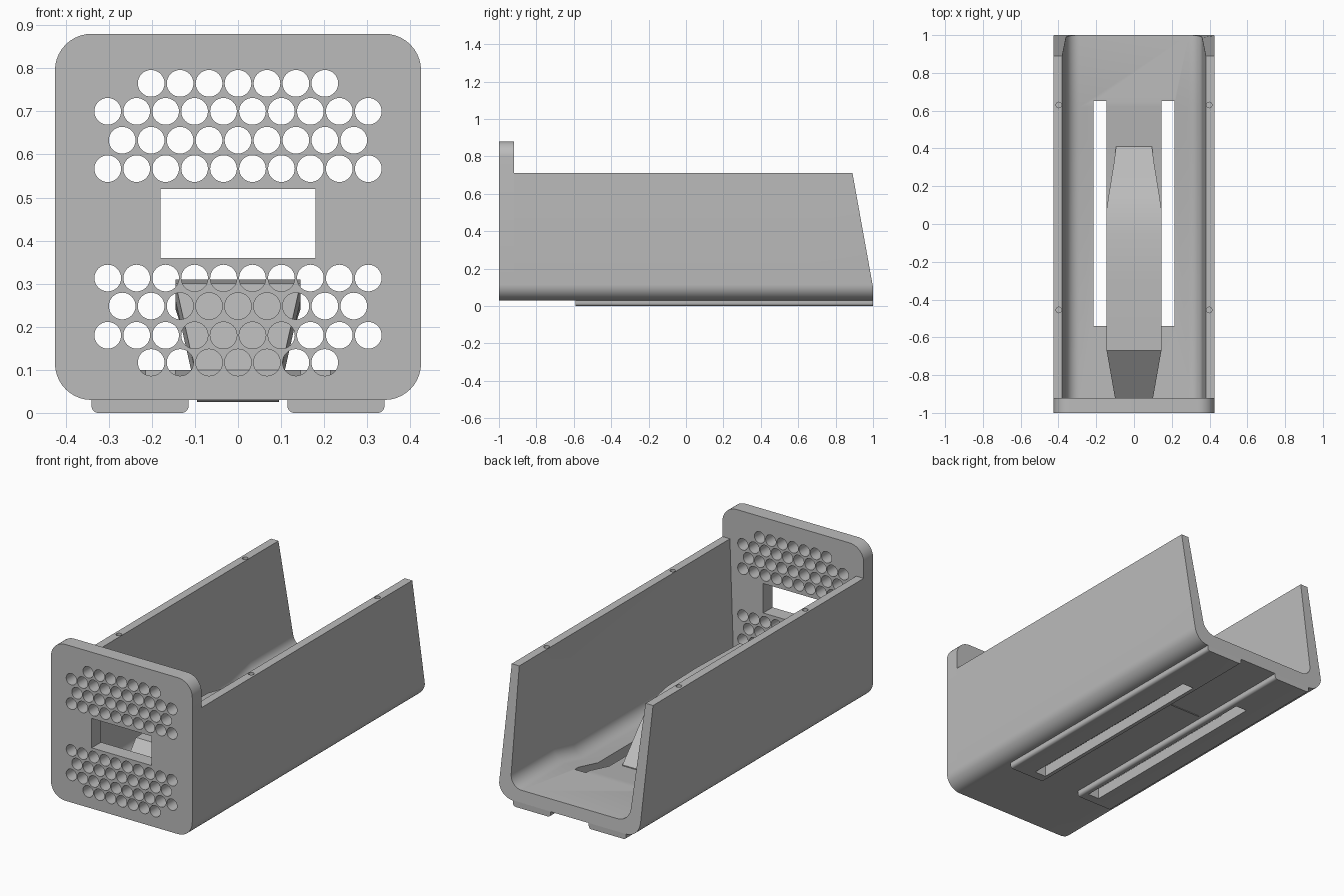
import bpy, bmesh, math
from math import sin, cos, pi

if "Cube" in bpy.data.objects:
    bpy.data.objects.remove(bpy.data.objects["Cube"])

grey = bpy.data.materials.new("plain grey")
grey.diffuse_color = (0.5, 0.5, 0.5, 1)
grey.use_nodes = True
grey.node_tree.nodes["Principled BSDF"].inputs["Base Color"].default_value = grey.diffuse_color


def make(name, bm):
    bmesh.ops.recalc_face_normals(bm, faces=bm.faces)
    me = bpy.data.meshes.new(name)
    bm.to_mesh(me)
    bm.free()
    me.materials.append(grey)
    ob = bpy.data.objects.new(name, me)
    bpy.context.collection.objects.link(ob)
    return ob


def loft(name, sections):
    """Closed solid through rings with equal point counts."""
    bm = bmesh.new()
    rings = [[bm.verts.new(p) for p in s] for s in sections]
    n = len(rings[0])
    for a, b in zip(rings, rings[1:]):
        for i in range(n):
            j = (i + 1) % n
            bm.faces.new((a[i], a[j], b[j], b[i]))
    bm.faces.new(rings[0])
    bm.faces.new(rings[-1])
    return make(name, bm)


def arc(cx, cz, r, a0, a1, n=10):
    return [(cx + r * cos(math.radians(a0 + (a1 - a0) * i / n)),
             cz + r * sin(math.radians(a0 + (a1 - a0) * i / n))) for i in range(n + 1)]


def add_box(bm, x0, x1, y0, y1, z0, z1):
    vs = bmesh.ops.create_cube(bm, size=1)["verts"]
    for v in vs:
        v.co = ((x0 + x1) / 2 + v.co.x * (x1 - x0),
                (y0 + y1) / 2 + v.co.y * (y1 - y0),
                (z0 + z1) / 2 + v.co.z * (z1 - z0))


def add_rod(bm, centre, r, length, along_y, n=32):
    vs = bmesh.ops.create_cone(bm, cap_ends=True, segments=n, radius1=r,
                               radius2=r, depth=length)["verts"]
    for v in vs:
        x, y, z = v.co
        if along_y:
            y, z = z, -y
        v.co = (centre[0] + x, centre[1] + y, centre[2] + z)


def cut(ob, bm):
    cutter = make("cutter", bm)
    cutter.hide_render = True
    m = ob.modifiers.new("cut", "BOOLEAN")
    m.operation = "DIFFERENCE"
    m.solver = "EXACT"
    m.object = cutter
    bpy.context.view_layer.objects.active = ob
    bpy.ops.object.modifier_apply(modifier=m.name)
    bpy.data.objects.remove(cutter)


def smooth(ob, angle=30):
    bpy.ops.object.select_all(action="DESELECT")
    ob.select_set(True)
    bpy.context.view_layer.objects.active = ob
    bpy.ops.object.shade_smooth_by_angle(angle=math.radians(angle))


# Front plate with rounded corners
W, R, BOT, TOP = 0.425, 0.085, 0.03, 0.88
outline = (arc(W - R, TOP - R, R, 0, 90) + arc(-W + R, TOP - R, R, 90, 180)
           + arc(-W + R, BOT + R, R, 180, 270) + arc(W - R, BOT + R, R, 270, 360))
plate = loft("front_plate", [[(x, y, z) for x, z in outline] for y in (-1, -0.92)])

# Vent holes and central window
bm = bmesh.new()
rows = ((0.765, 7), (0.70, 10), (0.633, 9), (0.567, 10),
        (0.313, 10), (0.248, 9), (0.18, 10), (0.117, 7))
for z, count in rows:
    for i in range(count):
        add_rod(bm, ((i - (count - 1) / 2) * 0.0672, -0.96, z), 0.031, 0.2, True)
add_box(bm, -0.18, 0.18, -1.1, -0.85, 0.36, 0.52)
cut(plate, bm)
smooth(plate)


# Open channel body: thin floor in front, ramp up to thicker rear floor
def channel(y, floor, slanted=False):
    r = 0.07
    half = ([(W, 0.71), (0.38, 0.71)] + arc(0.36 - r, floor + r, r, 0, -90))
    inner = half[1:] + [(-x, z) for x, z in reversed(half[1:])]
    outer = ([(-W, 0.71)] + arc(-W + R, BOT + R, R, 180, 270)
             + arc(W - R, BOT + R, R, 270, 360) + [(W, 0.71)])
    return [(x, y - (max(0, z - 0.1) * 0.18 if slanted else 0), z)
            for x, z in inner + outer]


body = loft("channel_body", [channel(-0.925, 0.06), channel(0.45, 0.06),
                             channel(0.62, 0.1), channel(1.0, 0.1, True)])


def slots():
    bm = bmesh.new()
    for s in (-1, 1):
        add_box(bm, s * 0.18 - 0.034, s * 0.18 + 0.034, -0.54, 0.65, -0.1, 0.2)
    return bm


# Long floor slots and screw holes in the rims
bm = slots()
for s in (-1, 1):
    for y in (-0.455, 0.63):
        add_rod(bm, (s * 0.398, y, 0.71), 0.015, 0.12, False, 16)
cut(body, bm)
smooth(body)

# Pair of foot rails under the floor, with rounded lower edges
for side, s in (("left", -1), ("right", 1)):
    b = 0.015
    xs = sorted((s * 0.115, s * 0.34))
    prof = ([(xs[0], 0.032)] + arc(xs[0] + b, b, b, 180, 270, 5)
            + arc(xs[1] - b, b, b, 270, 360, 5) + [(xs[1], 0.032)])
    rail = loft(side + "_foot_rail", [[(x, y, z) for x, z in prof] for y in (-0.59, 1.0)])
    cut(rail, slots())
    smooth(rail)

# Raised bridge: sheet rising from the plate, level, then curving to the floor
stations = ((-0.925, 0.10, 0.100), (-0.67, 0.30, 0.145), (-0.3, 0.31, 0.145),
            (-0.05, 0.305, 0.145), (0.08, 0.28, 0.145), (0.16, 0.245, 0.133),
            (0.24, 0.195, 0.12), (0.32, 0.135, 0.107), (0.41, 0.065, 0.095))
bridge = loft("floor_bridge", [[(-w, y, z), (w, y, z), (w, y, z - 0.04), (-w, y, z - 0.04)]
                               for y, z, w in stations])
smooth(bridge)
